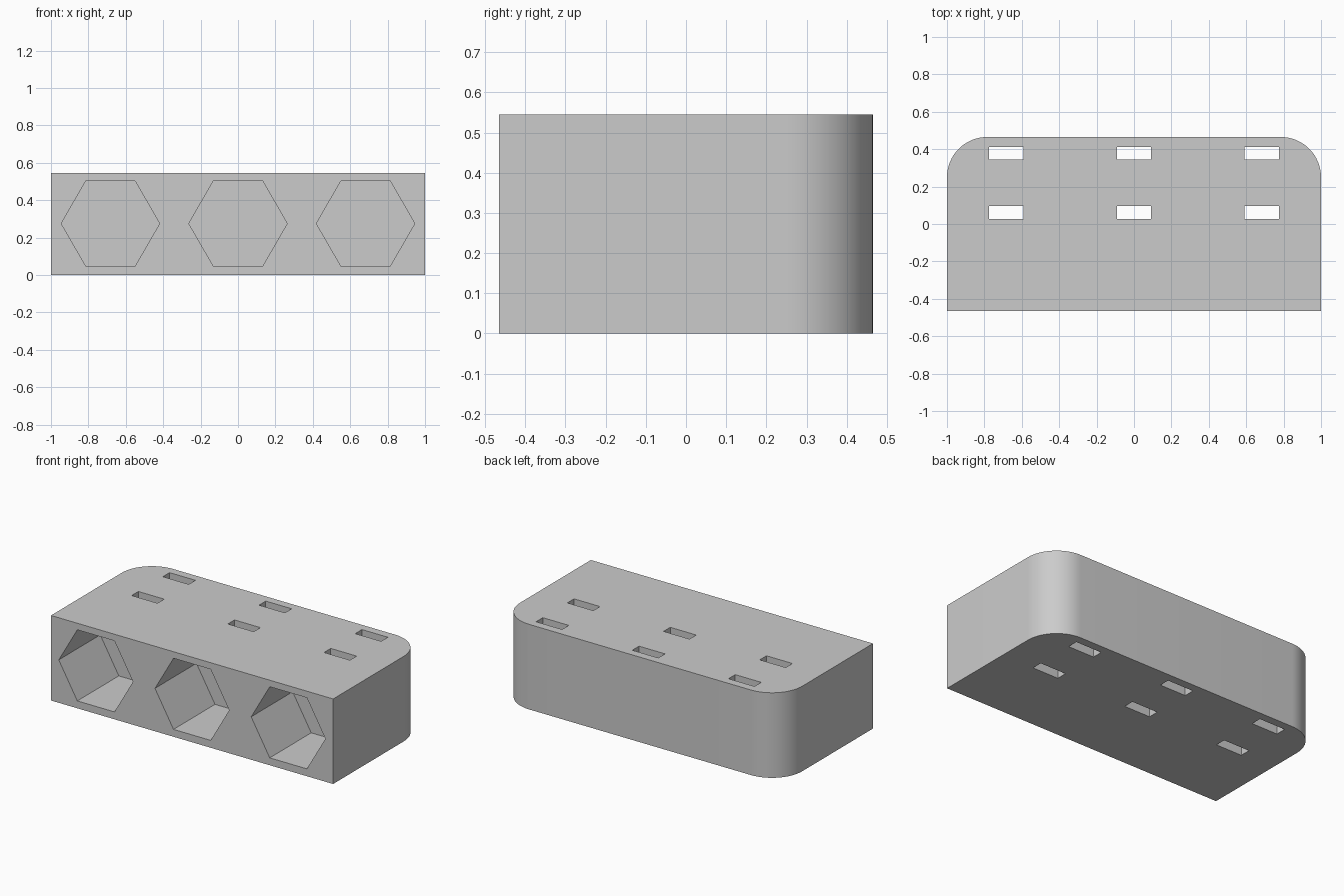
import bpy
import bmesh
import math

# Remove the default cube
cube = bpy.data.objects.get("Cube")
if cube:
    bpy.data.objects.remove(cube, do_unlink=True)

HALF_W, HALF_D, HEIGHT = 1.0, 0.465, 0.545
CORNER = 0.215
HEX_RADIUS, HEX_DEPTH = 0.263, 0.42
PITCH = 0.682

grey = bpy.data.materials.new("plain_grey")
grey.use_nodes = True
grey.diffuse_color = (0.6, 0.6, 0.6, 1)
grey.node_tree.nodes["Principled BSDF"].inputs["Base Color"].default_value = (0.6, 0.6, 0.6, 1)


def prism(name, outline, direction):
    """Extrude a closed outline of 3D points along a direction."""
    bm = bmesh.new()
    face = bm.faces.new([bm.verts.new(p) for p in outline])
    moved = bmesh.ops.extrude_face_region(bm, geom=[face])["geom"]
    bmesh.ops.translate(bm, vec=direction,
                        verts=[v for v in moved if isinstance(v, bmesh.types.BMVert)])
    bmesh.ops.recalc_face_normals(bm, faces=bm.faces)
    mesh = bpy.data.meshes.new(name)
    bm.to_mesh(mesh)
    bm.free()
    mesh.materials.append(grey)
    obj = bpy.data.objects.new(name, mesh)
    bpy.context.collection.objects.link(obj)
    return obj


def cut(target, cutter):
    """Subtract the cutter from the target and discard it."""
    cutter.hide_render = True
    mod = target.modifiers.new("cut", "BOOLEAN")
    mod.operation = "DIFFERENCE"
    mod.solver = "EXACT"
    mod.object = cutter
    bpy.ops.object.select_all(action="DESELECT")
    bpy.context.view_layer.objects.active = target
    target.select_set(True)
    bpy.ops.object.modifier_apply(modifier=mod.name)
    bpy.data.objects.remove(cutter, do_unlink=True)


# Body: square front corners, rounded back corners
outline = [(-HALF_W, -HALF_D, 0), (HALF_W, -HALF_D, 0)]
STEPS = 16
for side, start in ((1, 0), (-1, 90)):
    for i in range(STEPS + 1):
        a = math.radians(start + 90 * i / STEPS)
        outline.append((side * (HALF_W - CORNER) + CORNER * math.cos(a),
                        HALF_D - CORNER + CORNER * math.sin(a), 0))
body = prism("holder_body", outline, (0, 0, HEIGHT))

for column in (-1, 0, 1):
    x = column * PITCH

    # Blind hexagonal socket in the front
    hexagon = [(x + HEX_RADIUS * math.cos(math.radians(60 * i)), -HALF_D - 0.1,
                0.275 + HEX_RADIUS * math.sin(math.radians(60 * i))) for i in range(6)]
    cut(body, prism("socket_cutter", hexagon, (0, HEX_DEPTH + 0.1, 0)))

    # Two strap slots running from top to bottom
    for y in (0.062, 0.378):
        slot = [(x + sx * 0.092, y + sy * 0.034, -0.1)
                for sx, sy in ((-1, -1), (1, -1), (1, 1), (-1, 1))]
        cut(body, prism("slot_cutter", slot, (0, 0, HEIGHT + 0.2)))

# Smooth rounded corners, crisp edges
bpy.ops.object.select_all(action="DESELECT")
bpy.context.view_layer.objects.active = body
body.select_set(True)
bpy.ops.object.shade_smooth_by_angle(angle=math.radians(30))
